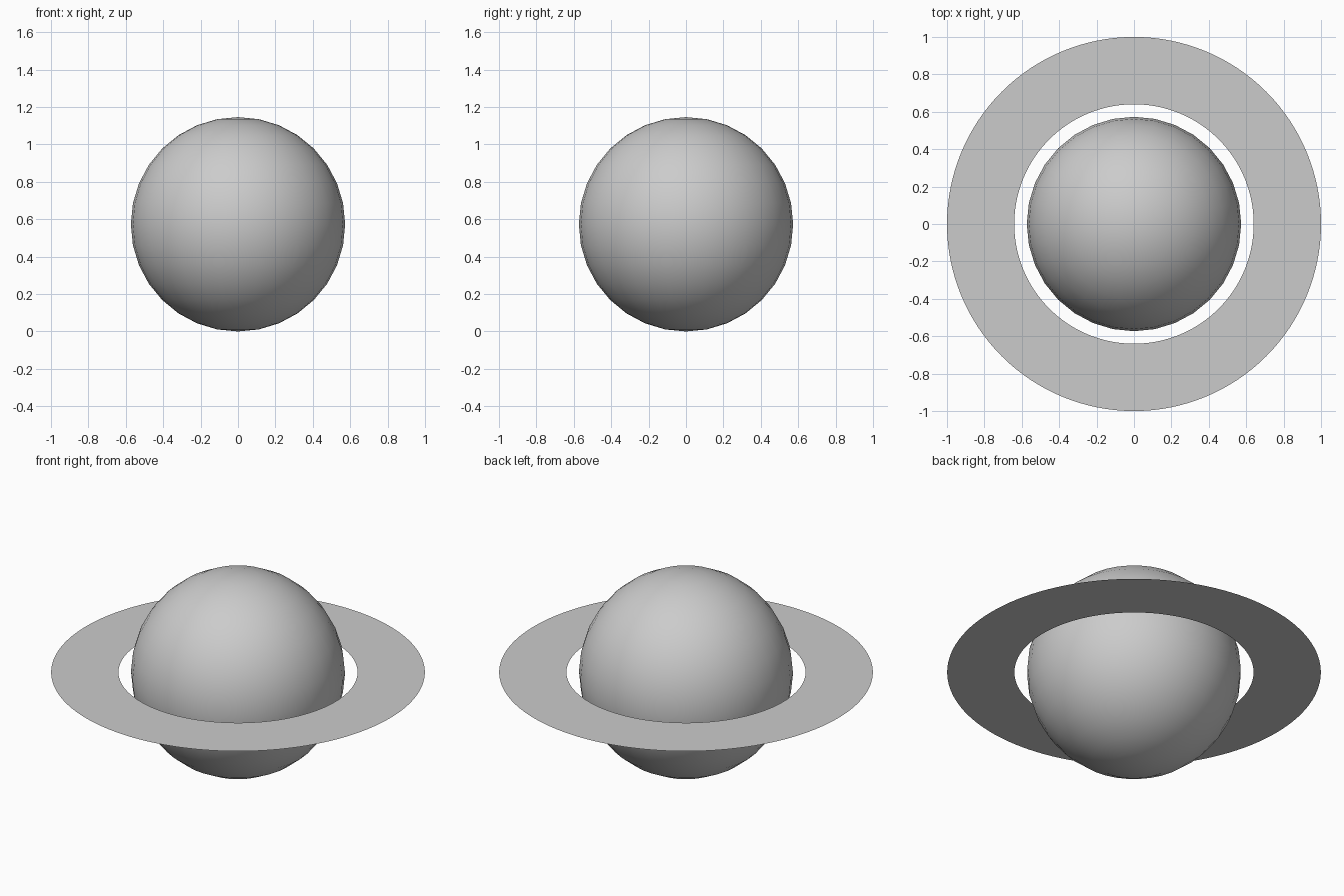
import bpy, bmesh, math

if "Cube" in bpy.data.objects:
    bpy.data.objects.remove(bpy.data.objects["Cube"])

R = 0.573               # planet radius, also the ring height
RING_IN, RING_OUT = 0.64, 1.0
RING_SEGMENTS = 128

# planet body
bpy.ops.mesh.primitive_uv_sphere_add(segments=32, ring_count=16, radius=R, location=(0, 0, R))
planet = bpy.context.object
planet.name = "planet"
bpy.ops.object.shade_smooth()

# flat, paper-thin ring around the equator
bm = bmesh.new()
loops = [[bm.verts.new((r * math.cos(a), r * math.sin(a), 0))
          for a in (2 * math.pi * i / RING_SEGMENTS for i in range(RING_SEGMENTS))]
         for r in (RING_IN, RING_OUT)]
inner, outer = loops
for i in range(RING_SEGMENTS):
    j = (i + 1) % RING_SEGMENTS
    bm.faces.new((inner[i], outer[i], outer[j], inner[j]))
mesh = bpy.data.meshes.new("planet_ring")
bm.to_mesh(mesh)
bm.free()
ring = bpy.data.objects.new("planet_ring", mesh)
ring.location.z = R
bpy.context.collection.objects.link(ring)
